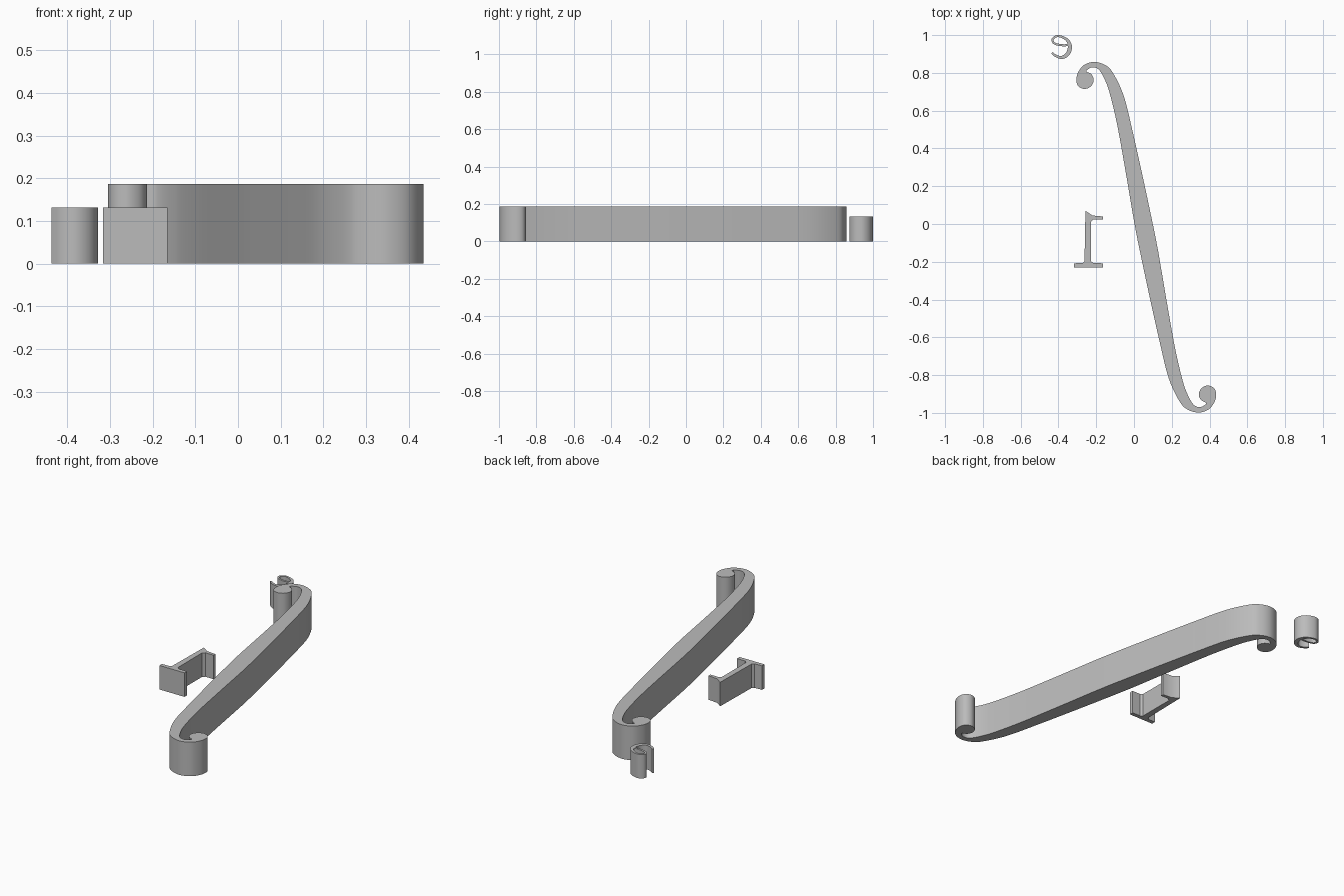
import bpy, bmesh, math
from mathutils import Vector

if "Cube" in bpy.data.objects:
    bpy.data.objects.remove(bpy.data.objects["Cube"])

grey = bpy.data.materials.new("plain grey")
grey.diffuse_color = (0.5, 0.5, 0.5, 1)
grey.use_nodes = True
grey.node_tree.nodes["Principled BSDF"].inputs["Base Color"].default_value = grey.diffuse_color


def smooth(points, steps=6):
    """Catmull-Rom curve through an open list of points."""
    p = [Vector(q) for q in points]
    p = [2 * p[0] - p[1]] + p + [2 * p[-1] - p[-2]]
    out = []
    for a, b, c, d in zip(p, p[1:], p[2:], p[3:]):
        for i in range(steps):
            t = i / steps
            out.append(0.5 * (2 * b + (c - a) * t + (2 * a - 5 * b + 4 * c - d) * t * t
                              + (3 * b - a - 3 * c + d) * t ** 3))
    return out + [p[-2]]


def extrude(name, outline, height):
    """Flat outline raised from the ground into a solid."""
    bm = bmesh.new()
    face = bm.faces.new([bm.verts.new((q[0], q[1], 0)) for q in outline])
    new = bmesh.ops.extrude_face_region(bm, geom=[face], use_keep_orig=True)["geom"]
    bmesh.ops.translate(bm, vec=(0, 0, height),
                        verts=[v for v in new if isinstance(v, bmesh.types.BMVert)])
    bmesh.ops.recalc_face_normals(bm, faces=bm.faces)
    mesh = bpy.data.meshes.new(name)
    bm.to_mesh(mesh)
    bm.free()
    mesh.materials.append(grey)
    obj = bpy.data.objects.new(name, mesh)
    bpy.context.collection.objects.link(obj)
    bpy.ops.object.select_all(action='DESELECT')
    obj.select_set(True)
    bpy.context.view_layer.objects.active = obj
    bpy.ops.object.shade_smooth_by_angle(angle=math.radians(30))
    return obj


# Long S-shaped scroll: one half outline, repeated by a half turn
outer = smooth([(0.11, -0.05), (0.055, 0.21), (-0.005, 0.48), (-0.055, 0.68), (-0.115, 0.805),
                (-0.16, 0.845), (-0.215, 0.858), (-0.267, 0.84), (-0.297, 0.80), (-0.305, 0.76),
                (-0.293, 0.728), (-0.26, 0.715), (-0.227, 0.73), (-0.213, 0.762),
                (-0.225, 0.792), (-0.252, 0.806)])
inner = smooth([(-0.25, 0.815), (-0.222, 0.829), (-0.187, 0.818), (-0.155, 0.765),
                (-0.128, 0.69), (-0.09, 0.53), (-0.05, 0.31), (0.0, 0.015)])
half = outer + inner
turned = [Vector((0.13 - q.x, -0.14 - q.y)) for q in half]
extrude("long_scroll", half + turned, 0.187)

# Upright bar with a wide foot and a short top flag
bar = [(-0.257, 0.07), (-0.22, 0.045), (-0.165, 0.04), (-0.165, 0.023), (-0.215, 0.025),
       (-0.228, 0.012), (-0.228, -0.197), (-0.215, -0.207), (-0.165, -0.208),
       (-0.165, -0.23), (-0.317, -0.23), (-0.317, -0.208), (-0.272, -0.207), (-0.262, -0.197)]
extrude("footed_bar", bar, 0.132)

# Small curl: a ribbon of varying width (x, y, width)
path = smooth([(-0.434, 0.906, 0.010), (-0.412, 0.889, 0.013), (-0.38, 0.882, 0.017),
               (-0.35, 0.902, 0.022), (-0.339, 0.94, 0.022), (-0.352, 0.972, 0.016),
               (-0.38, 0.990, 0.012), (-0.41, 0.994, 0.011), (-0.431, 0.978, 0.011),
               (-0.424, 0.958, 0.011), (-0.40, 0.949, 0.011), (-0.37, 0.946, 0.011),
               (-0.345, 0.948, 0.011)], 4)
left, right = [], []
for i, q in enumerate(path):
    d = path[min(i + 1, len(path) - 1)] - path[max(i - 1, 0)]
    side = Vector((-d.y, d.x)).normalized() * q.z / 2
    left.append(q.xy + side)
    right.append(q.xy - side)
extrude("small_curl", left + right[::-1], 0.132)
